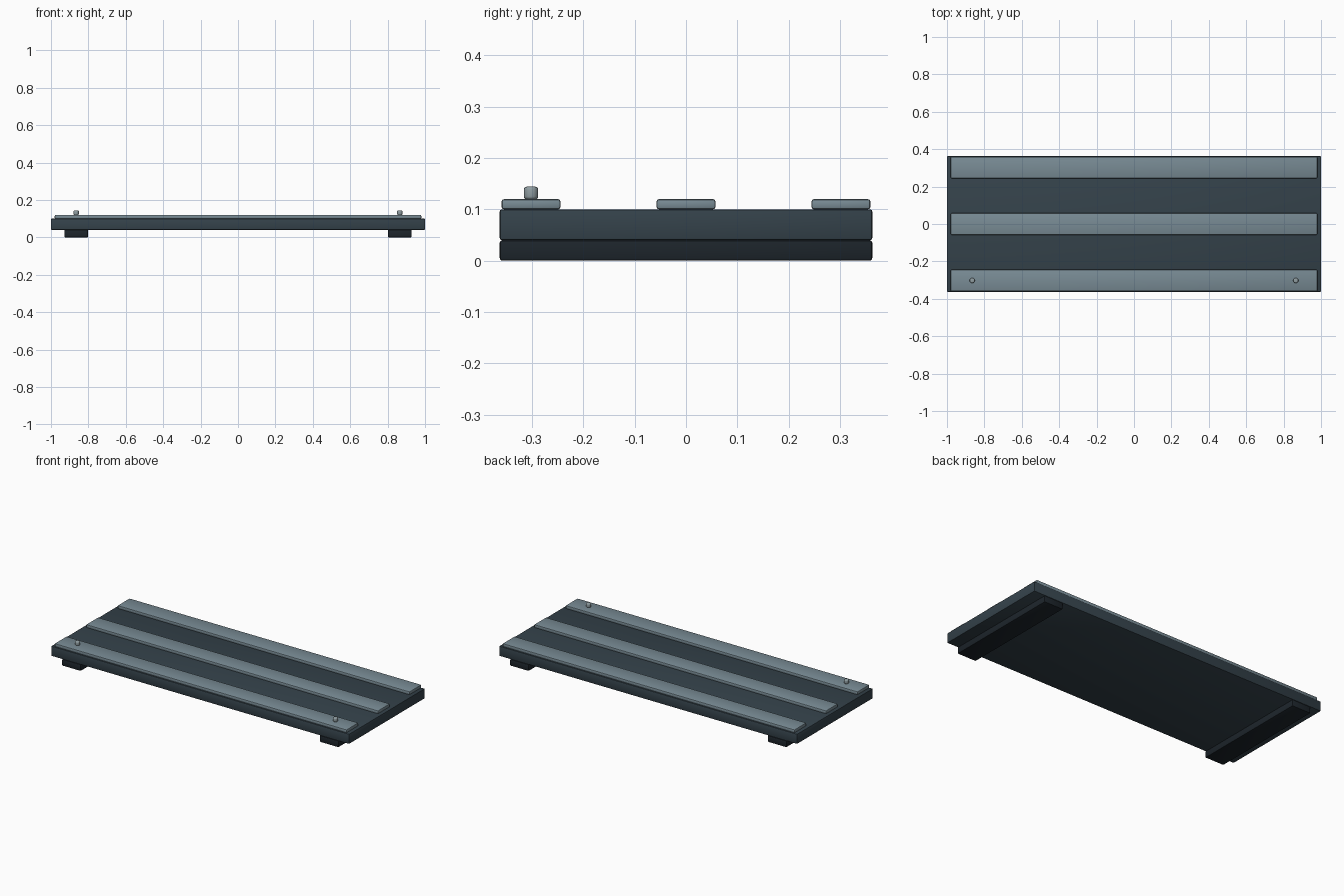
import bpy
from math import radians

if "Cube" in bpy.data.objects:
    bpy.data.objects.remove(bpy.data.objects["Cube"])


def material(name, rgb):
    m = bpy.data.materials.new(name)
    m.diffuse_color = (*rgb, 1)
    m.use_nodes = True
    m.node_tree.nodes["Principled BSDF"].inputs["Base Color"].default_value = m.diffuse_color
    return m


deck_mat = material("dark_slate", (0.035, 0.055, 0.07))
strip_mat = material("blue_grey", (0.19, 0.26, 0.30))
foot_mat = material("near_black", (0.012, 0.018, 0.024))
pin_mat = material("light_metal", (0.28, 0.34, 0.36))


def finish(obj, name, mat, bevel, segments):
    obj.name = name
    obj.data.materials.append(mat)
    mod = obj.modifiers.new("rounded_edges", 'BEVEL')
    mod.width = bevel
    mod.segments = segments
    mod.limit_method = 'ANGLE'
    bpy.ops.object.modifier_apply(modifier=mod.name)
    bpy.ops.object.shade_smooth_by_angle(angle=radians(35))


def box(name, centre, size, mat, bevel=0.005):
    bpy.ops.mesh.primitive_cube_add(size=1, location=centre)
    obj = bpy.context.object
    obj.scale = size
    bpy.ops.object.transform_apply(location=False, rotation=False, scale=True)
    finish(obj, name, mat, bevel, 2)


# Main deck plate
box("deck", (0, 0, 0.07), (2.0, 0.726, 0.06), deck_mat, 0.004)

# Raised lengthwise strips
for name, y in (("front", -0.302), ("middle", 0), ("back", 0.302)):
    box(name + "_strip", (0, y, 0.11), (1.96, 0.115, 0.02), strip_mat)

# Cross feet below and locating pins on the front strip
for side, sx in (("left", -1), ("right", 1)):
    box(side + "_foot", (sx * 0.865, 0, 0.02), (0.126, 0.726, 0.04), foot_mat)
    bpy.ops.mesh.primitive_cylinder_add(
        vertices=24, radius=0.014, depth=0.025, location=(sx * 0.865, -0.302, 0.1318))
    finish(bpy.context.object, side + "_pin", pin_mat, 0.006, 3)
